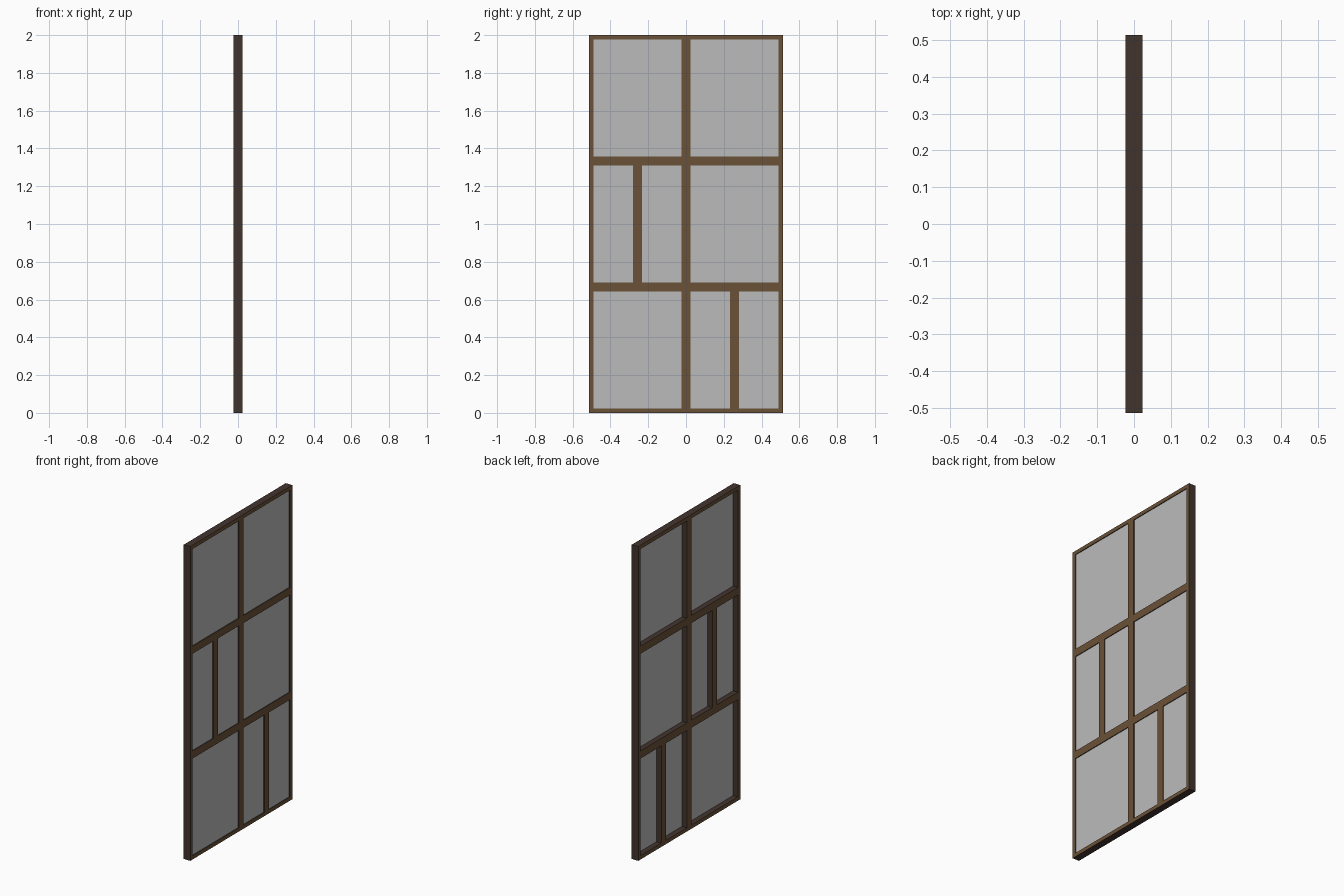
import bpy, bmesh

if "Cube" in bpy.data.objects:
    bpy.data.objects.remove(bpy.data.objects["Cube"])

HX, HY, H = 0.023, 0.513, 2.0      # half depth, half width, height
B = 0.024                          # outer border and half bar width


def material(name, rgb):
    m = bpy.data.materials.new(name)
    m.diffuse_color = (*rgb, 1)
    m.use_nodes = True
    m.node_tree.nodes["Principled BSDF"].inputs["Base Color"].default_value = m.diffuse_color
    return m


BROWN = material("brown wood", (0.145, 0.085, 0.038))
DARK = material("dark wood edge", (0.055, 0.034, 0.027))
GREY = material("grey glass", (0.5, 0.5, 0.5))


def box(name, x, y, z, mats):
    """Box from (min, max) ranges; broad faces use slot 0, edges the last slot."""
    bm = bmesh.new()
    bmesh.ops.create_cube(bm, size=1)
    for v in bm.verts:
        v.co = [r[0] if c < 0 else r[1] for c, r in zip(v.co, (x, y, z))]
    bm.normal_update()
    for f in bm.faces:
        f.material_index = 0 if abs(f.normal.x) > 0.5 else len(mats) - 1
    me = bpy.data.meshes.new(name)
    bm.to_mesh(me)
    bm.free()
    for m in mats:
        me.materials.append(m)
    ob = bpy.data.objects.new(name, me)
    bpy.context.collection.objects.link(ob)


def wood(name, y, z):
    box(name, (-HX, HX), y, z, (BROWN, DARK))


# Outer frame
wood("left_stile", (-HY, -HY + B), (0, H))
wood("right_stile", (HY - B, HY), (0, H))
wood("bottom_rail", (-HY + B, HY - B), (0, B))
wood("top_rail", (-HY + B, HY - B), (H - B, H))

# Rows between the cross rails
rails = [H / 3, 2 * H / 3]
rows = [(B, rails[0] - B), (rails[0] + B, rails[1] - B), (rails[1] + B, H - B)]
for i, z in enumerate(rails):
    wood(f"cross_rail_{i}", (-HY + B, HY - B), (z - B, z + B))

# Upright bars and the panes between them
bars = [[0, 0.257], [-0.257, 0], [0]]
for r, (z, ys) in enumerate(zip(rows, bars)):
    start = -HY + B
    for i, y in enumerate(ys + [None]):
        end = HY - B if y is None else y - B
        box(f"pane_{r}_{i}", (0.011, 0.018), (start, end), z, (GREY,))
        if y is not None:
            wood(f"upright_bar_{r}_{i}", (y - B, y + B), z)
            start = y + B
